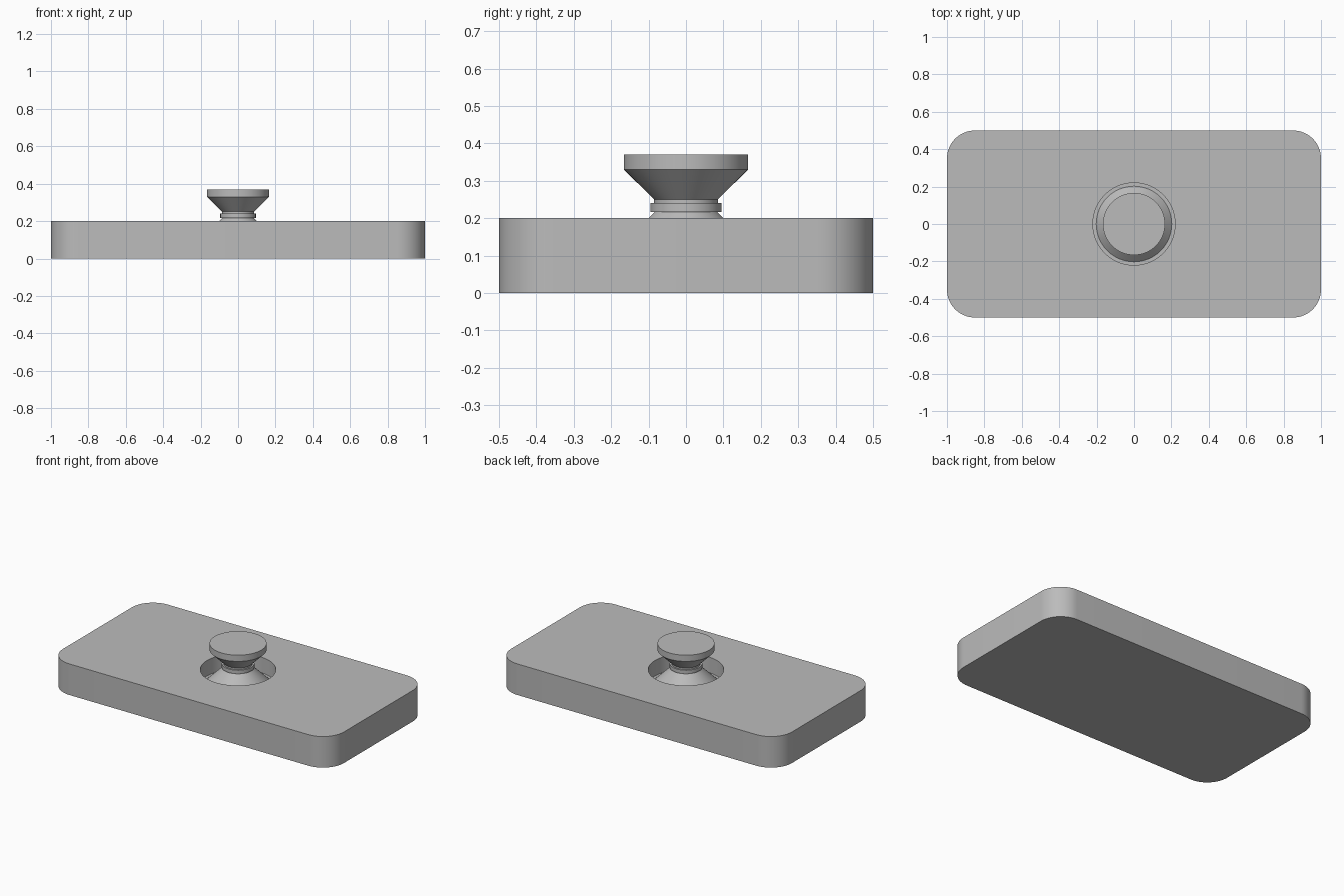
import bpy, bmesh, math

if "Cube" in bpy.data.objects:
    bpy.data.objects.remove(bpy.data.objects["Cube"])

grey = bpy.data.materials.new("plain grey")
grey.diffuse_color = (0.5, 0.5, 0.5, 1)
grey.use_nodes = True
grey.node_tree.nodes["Principled BSDF"].inputs["Base Color"].default_value = grey.diffuse_color


def finish(name, bm):
    bmesh.ops.recalc_face_normals(bm, faces=bm.faces)
    mesh = bpy.data.meshes.new(name)
    bm.to_mesh(mesh)
    bm.free()
    mesh.materials.append(grey)
    ob = bpy.data.objects.new(name, mesh)
    bpy.context.collection.objects.link(ob)
    return ob


def smooth(ob):
    bpy.ops.object.select_all(action='DESELECT')
    ob.select_set(True)
    bpy.context.view_layer.objects.active = ob
    bpy.ops.object.shade_smooth_by_angle(angle=math.radians(30))


def lathe(name, profile, sides=96):
    """Spin (radius, height) points round z and cap both ends."""
    bm = bmesh.new()
    rings = [[bm.verts.new((r * math.cos(math.tau * i / sides),
                            r * math.sin(math.tau * i / sides), z))
              for i in range(sides)] for r, z in profile]
    for low, high in zip(rings, rings[1:]):
        for i in range(sides):
            j = (i + 1) % sides
            bm.faces.new((low[i], low[j], high[j], high[i]))
    bm.faces.new(rings[0][::-1])
    bm.faces.new(rings[-1])
    return finish(name, bm)


# Base slab with rounded vertical corners
HX, HY, R, TOP, FLOOR = 1.0, 0.5, 0.15, 0.2, 0.1
bm = bmesh.new()
outline = []
for k, (sx, sy) in enumerate([(1, 1), (-1, 1), (-1, -1), (1, -1)]):
    for i in range(17):
        a = math.pi / 2 * (k + i / 16)
        outline.append(bm.verts.new((sx * (HX - R) + R * math.cos(a),
                                     sy * (HY - R) + R * math.sin(a), 0)))
bottom = bm.faces.new(outline)
side = bmesh.ops.extrude_face_region(bm, geom=[bottom], use_keep_orig=True)
bmesh.ops.translate(bm, vec=(0, 0, TOP),
                    verts=[v for v in side["geom"] if isinstance(v, bmesh.types.BMVert)])
base = finish("base_slab", bm)

# Round well sunk into the top of the slab
cutter = lathe("well_cutter", [(0.22, FLOOR), (0.22, 0.4)])
cutter.hide_render = True
cut = base.modifiers.new("well", 'BOOLEAN')
cut.operation, cut.solver, cut.object = 'DIFFERENCE', 'EXACT', cutter
bpy.context.view_layer.objects.active = base
bpy.ops.object.modifier_apply(modifier=cut.name)
bpy.data.objects.remove(cutter)
smooth(base)

# Sloping skirt standing in the well
smooth(lathe("skirt", [(0.202, FLOOR), (0.08, 0.22)]))

# Collar, short neck and flared thumb cap
smooth(lathe("thumb_knob", [(0.08, 0.217), (0.095, 0.217), (0.095, 0.24), (0.085, 0.24),
                            (0.085, 0.25), (0.166, 0.33), (0.166, 0.37)]))
